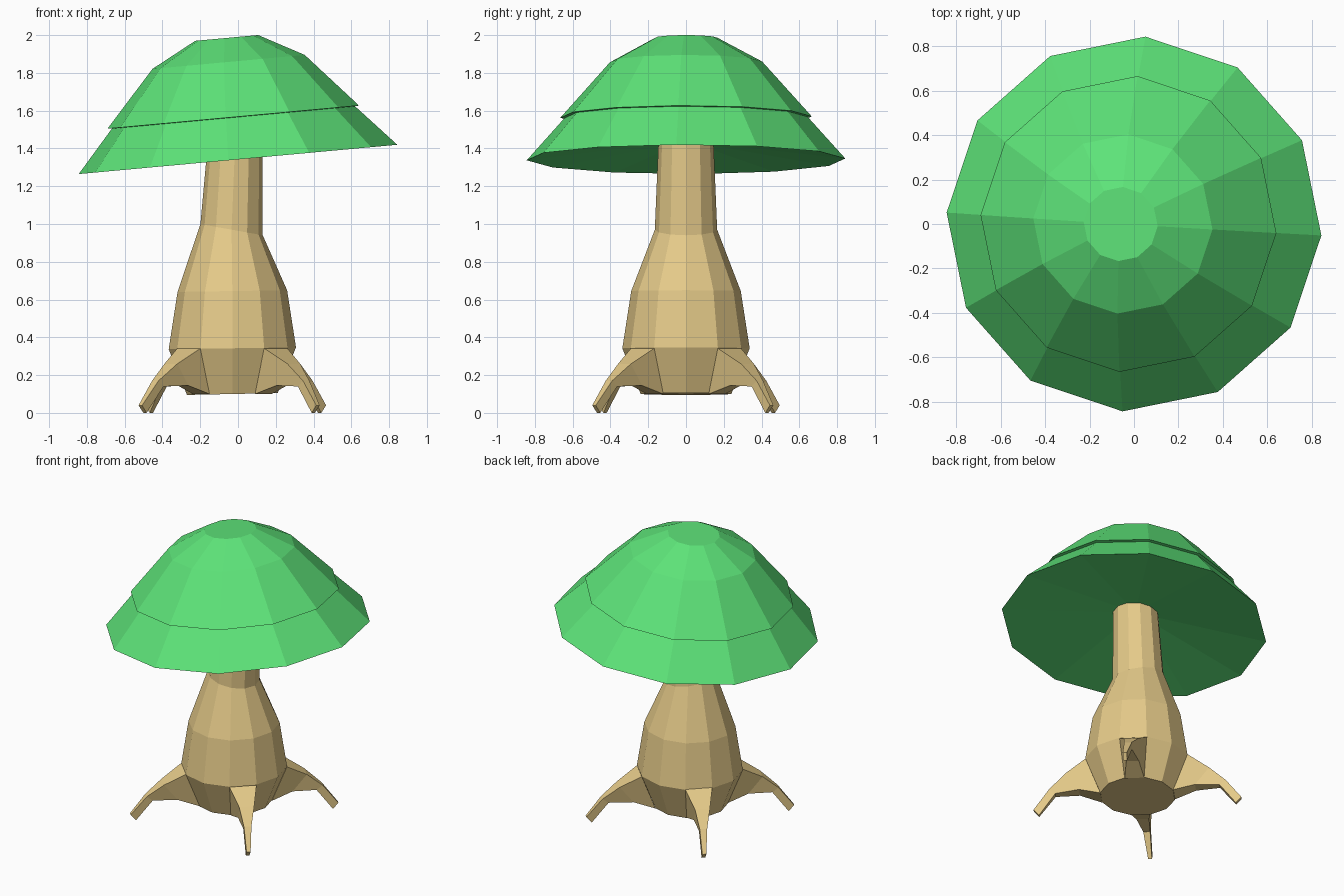
import bpy, bmesh
from math import cos, sin, radians

if "Cube" in bpy.data.objects:
    bpy.data.objects.remove(bpy.data.objects["Cube"])

SIDES = 12


def material(name, color):
    m = bpy.data.materials.new(name)
    m.diffuse_color = (*color, 1)
    m.use_nodes = True
    m.node_tree.nodes["Principled BSDF"].inputs["Base Color"].default_value = m.diffuse_color
    return m


def loft(name, sections, mat):
    """Skin a list of point loops into a closed flat-shaded mesh."""
    bm = bmesh.new()
    loops = [[bm.verts.new(p) for p in s] for s in sections]
    for a, b in zip(loops, loops[1:]):
        n = len(a)
        for i in range(n):
            j = (i + 1) % n
            bm.faces.new((a[i], a[j], b[j], b[i]))
    bm.faces.new(loops[0][::-1])
    bm.faces.new(loops[-1])
    bmesh.ops.recalc_face_normals(bm, faces=bm.faces)
    me = bpy.data.meshes.new(name)
    bm.to_mesh(me)
    bm.free()
    me.materials.append(mat)
    ob = bpy.data.objects.new(name, me)
    bpy.context.collection.objects.link(ob)
    return ob


def ring(cx, cz, r, slope, turn=0.0):
    """Twelve-sided ring whose plane leans along x."""
    pts = []
    for i in range(SIDES):
        a = radians(360 / SIDES * i + turn)
        x = r * cos(a)
        pts.append((cx + x, r * sin(a), cz + slope * x))
    return pts


wood = material("wood", (0.78, 0.59, 0.25))
leaf = material("leaf_green", (0.11, 0.77, 0.19))

# Trunk: bulging base narrowing to a slightly leaning neck
trunk = [(-0.03, 0.1, 0.24, 0.02), (-0.03, 0.342, 0.337, 0.015),
         (-0.03, 0.645, 0.29, 0.015), (-0.034, 0.97, 0.165, -0.18),
         (-0.015, 1.43, 0.146, 0.09)]
loft("trunk", [ring(*t) for t in trunk], wood)

# Leaning canopy: hollowed underside, lower skirt, small step, upper dome
canopy = [(-0.01, 1.425, 0.13), (0.0, 1.342, 0.845), (-0.024, 1.564, 0.645),
          (-0.025, 1.566, 0.667), (-0.05, 1.858, 0.404), (-0.06, 1.985, 0.167)]
loft("canopy", [ring(x, z, r, 0.092, -3.5) for x, z, r in canopy], leaf)

# Roots: top radius, top z, bottom radius, bottom z, half widths, sideways drift
root = [(0.325, 0.342, 0.232, 0.1, 0.087, 0.062, 0.0),
        (0.46, 0.26, 0.37, 0.145, 0.048, 0.04, 0.0),
        (0.565, 0.17, 0.525, 0.14, 0.024, 0.022, -0.012),
        (0.665, 0.04, 0.63, 0.0, 0.013, 0.012, -0.024)]
for k in range(4):
    a = radians(45 + 90 * k)
    c, s = cos(a), sin(a)
    sections = []
    for rt, zt, rb, zb, wt, wb, d in root:
        quad = [(rt, d + wt, zt), (rt, d - wt, zt), (rb, d - wb, zb), (rb, d + wb, zb)]
        sections.append([(-0.03 + r * c - w * s, r * s + w * c, z) for r, w, z in quad])
    loft(f"root_{k + 1}", sections, wood)
